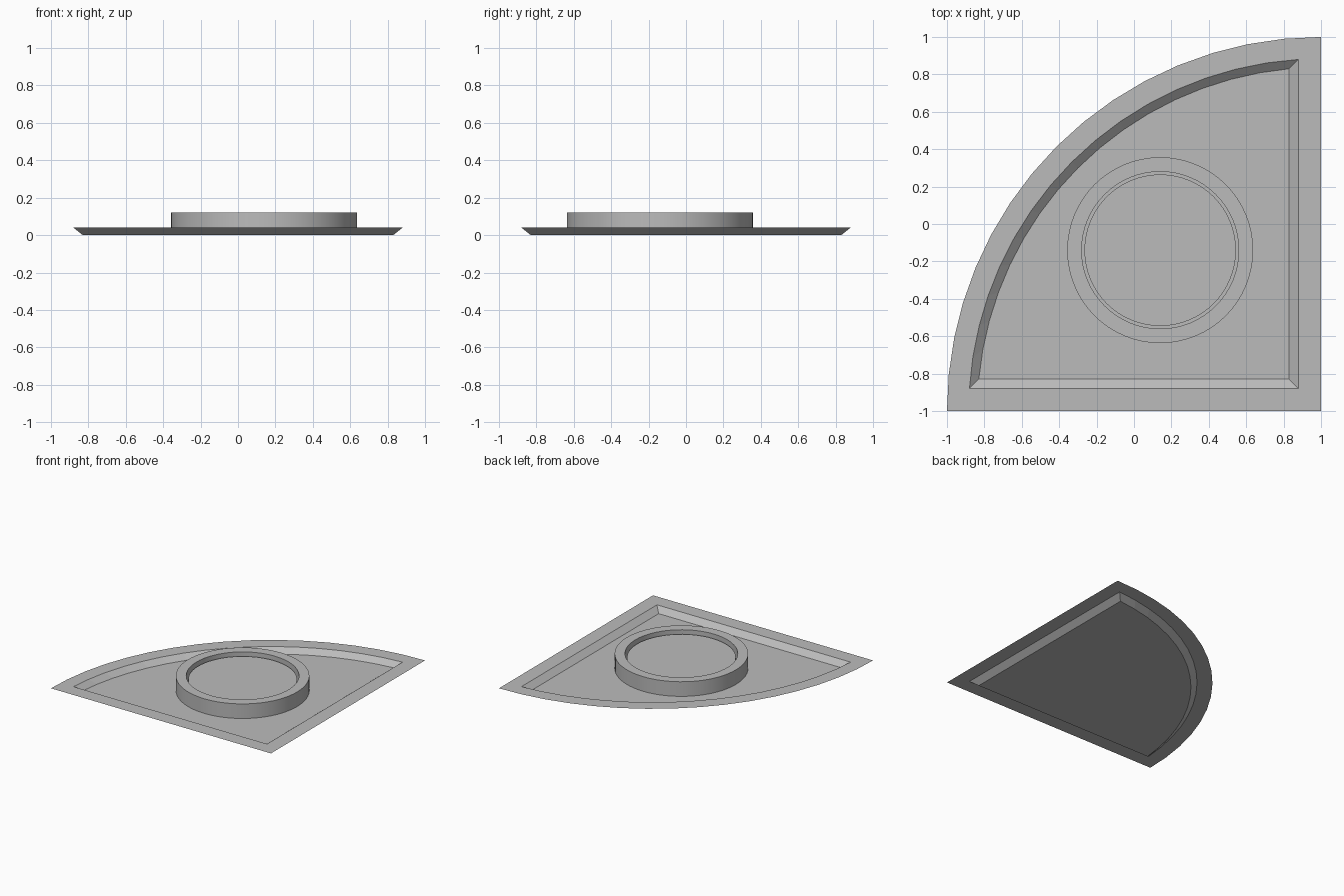
import bpy
import bmesh
import math

cube = bpy.data.objects.get("Cube")
if cube:
    bpy.data.objects.remove(cube, do_unlink=True)

grey = bpy.data.materials.new("plain grey")
GREY = (0.5, 0.5, 0.5, 1)
grey.diffuse_color = GREY
grey.use_nodes = True
grey.node_tree.nodes["Principled BSDF"].inputs["Base Color"].default_value = GREY

RIM_Z = 0.04
RING_X, RING_Y = 0.14, -0.14


def finish(name, bm):
    mesh = bpy.data.meshes.new(name)
    bm.to_mesh(mesh)
    bm.free()
    mesh.materials.append(grey)
    obj = bpy.data.objects.new(name, mesh)
    bpy.context.collection.objects.link(obj)
    return obj


def quarter_outline(bm, inset, z, steps=16):
    """Quarter disc about (1, -1): square corner first, then the arc."""
    edge = 1 - inset
    radius = math.hypot(inset, 1 + edge) 
    start = math.asin(inset / radius)
    points = [(edge, -edge)]
    for i in range(steps + 1):
        a = start + (math.pi / 2 - 2 * start) * i / steps
        points.append((1 - radius * math.sin(a), -1 + radius * math.cos(a)))
    return [bm.verts.new((x, y, z)) for x, y in points]


def bridge(bm, outer, inner):
    n = len(outer)
    for i in range(n):
        j = (i + 1) % n
        bm.faces.new((outer[i], outer[j], inner[j], inner[i]))


def lathe(name, profile, sides=64):
    """Spin a radius/height profile around the ring axis."""
    bm = bmesh.new()
    loops = []
    for r, z in profile:
        angles = [2 * math.pi * i / sides for i in range(sides)]
        loops.append([bm.verts.new((r * math.cos(a), r * math.sin(a), z)) for a in angles])
    for lower, upper in zip(loops, loops[1:]):
        bridge(bm, lower, upper)
    return bm, loops


def place_smooth(obj):
    obj.location = (RING_X, RING_Y, 0)
    bpy.ops.object.select_all(action="DESELECT")
    obj.select_set(True)
    bpy.context.view_layer.objects.active = obj
    bpy.ops.object.shade_smooth_by_angle(angle=math.radians(30))


# Thin pressed tray: flat rim, sloped wall, sunken floor
bm = bmesh.new()
rim = quarter_outline(bm, 0, RIM_Z)
lip = quarter_outline(bm, 0.12, RIM_Z)
base = quarter_outline(bm, 0.17, 0)
bridge(bm, rim, lip)
bridge(bm, lip, base)
bm.faces.new(base)
bmesh.ops.recalc_face_normals(bm, faces=bm.faces)
if sum(f.normal.z for f in bm.faces) < 0:
    bmesh.ops.reverse_faces(bm, faces=bm.faces)
finish("tray", bm)

# Raised ring standing on the floor
bm, loops = lathe("ring", [(0.497, 0), (0.497, 0.12), (0.42, 0.12), (0.42, 0)])
place_smooth(finish("ring", bm))

# Recessed disc inside the ring, with a narrow gap around it
bm, loops = lathe("disc", [(0.405, 0), (0.405, 0.09)])
bm.faces.new(loops[-1])
place_smooth(finish("disc", bm))
